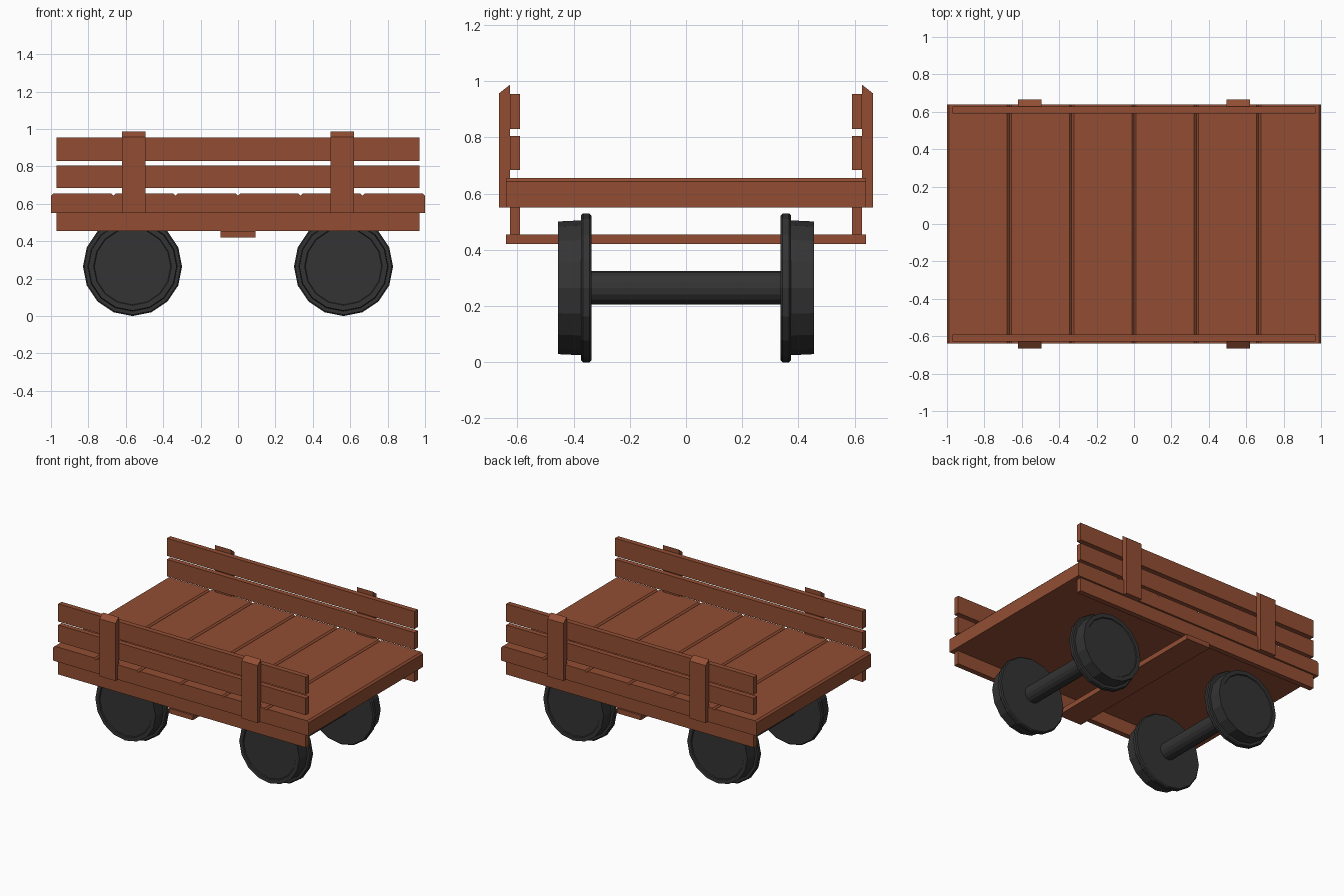
import bpy
import bmesh
import math

if "Cube" in bpy.data.objects:
    bpy.data.objects.remove(bpy.data.objects["Cube"], do_unlink=True)


def material(name, colour):
    mat = bpy.data.materials.new(name)
    mat.use_nodes = True
    mat.diffuse_color = colour
    mat.node_tree.nodes["Principled BSDF"].inputs["Base Color"].default_value = colour
    return mat


WOOD = material("red brown wood", (0.29, 0.076, 0.033, 1))
IRON = material("dark iron", (0.034, 0.034, 0.034, 1))


def finish(name, bm, mat):
    bmesh.ops.recalc_face_normals(bm, faces=bm.faces)
    mesh = bpy.data.meshes.new(name)
    bm.to_mesh(mesh)
    bm.free()
    mesh.materials.append(mat)
    obj = bpy.data.objects.new(name, mesh)
    bpy.context.collection.objects.link(obj)
    return obj


def prism(name, outline, direction, mat=WOOD):
    """Extrude a closed outline of 3D points along a direction."""
    bm = bmesh.new()
    face = bm.faces.new([bm.verts.new(p) for p in outline])
    ext = bmesh.ops.extrude_face_region(bm, geom=[face])
    verts = [g for g in ext["geom"] if isinstance(g, bmesh.types.BMVert)]
    bmesh.ops.translate(bm, verts=verts, vec=direction)
    return finish(name, bm, mat)


def box(name, x, y, z):
    """Box from (min, max) pairs."""
    outline = [(x[0], y[0], z[0]), (x[1], y[0], z[0]),
               (x[1], y[0], z[1]), (x[0], y[0], z[1])]
    return prism(name, outline, (0, y[1] - y[0], 0))


def lathe(name, profile, centre, side, sides=16):
    """Spin (radius, y) points around the y axis."""
    bm = bmesh.new()
    verts = [bm.verts.new((r, side * y, 0)) for r, y in profile]
    edges = [bm.edges.new(pair) for pair in zip(verts, verts[1:])]
    bmesh.ops.spin(bm, geom=verts + edges, axis=(0, 1, 0), cent=(0, 0, 0),
                   angle=math.tau, steps=sides, use_merge=True)
    bmesh.ops.remove_doubles(bm, verts=bm.verts, dist=0.0001)
    bmesh.ops.translate(bm, verts=bm.verts, vec=centre)
    return finish(name, bm, IRON)


# Deck planks with chamfered top edges
WIDTH, CHAMFER = 1 / 3, 0.012
for i in range(6):
    a = -1 + i * WIDTH
    b = a + WIDTH
    outline = [(a, -0.64, 0.55), (b, -0.64, 0.55), (b, -0.64, 0.655 - CHAMFER),
               (b - CHAMFER, -0.64, 0.655), (a + CHAMFER, -0.64, 0.655),
               (a, -0.64, 0.655 - CHAMFER)]
    prism(f"deck_plank_{i + 1}", outline, (0, 1.28, 0))

# Side boards and posts with sloped tops
BOARDS = {"sill": (0.455, 0.55), "lower_rail": (0.685, 0.805), "upper_rail": (0.83, 0.955)}
for label, s in (("front", -1), ("back", 1)):
    for part, z in BOARDS.items():
        box(f"{label}_{part}", (-0.97, 0.97), sorted((s * 0.59, s * 0.627)), z)
    for end, x in (("right", -0.5575), ("left", 0.5575)):
        left_edge = x - 0.0625
        outline = [(left_edge, s * 0.627, 0.55), (left_edge, s * 0.665, 0.55),
                   (left_edge, s * 0.665, 0.957), (left_edge, s * 0.627, 0.987)]
        prism(f"{label}_{end}_post", outline, (0.125, 0, 0))

# Cross beam under the middle
box("cross_beam", (-0.094, 0.094), (-0.64, 0.64), (0.42, 0.455))

# Flanged wheels and axles
WHEEL = [(0, 0.337), (0.258, 0.337), (0.265, 0.344), (0.265, 0.366), (0.258, 0.373),
         (0.24, 0.373), (0.236, 0.455), (0.208, 0.455), (0.204, 0.449), (0, 0.449)]
AXLE = [(0.06, -0.34), (0.06, 0.34)]
for end, x in (("right", -0.564), ("left", 0.564)):
    centre = (x, 0, 0.265)
    lathe(f"{end}_axle", AXLE, centre, 1)
    for label, s in (("front", -1), ("back", 1)):
        lathe(f"{label}_{end}_wheel", WHEEL, centre, s)
